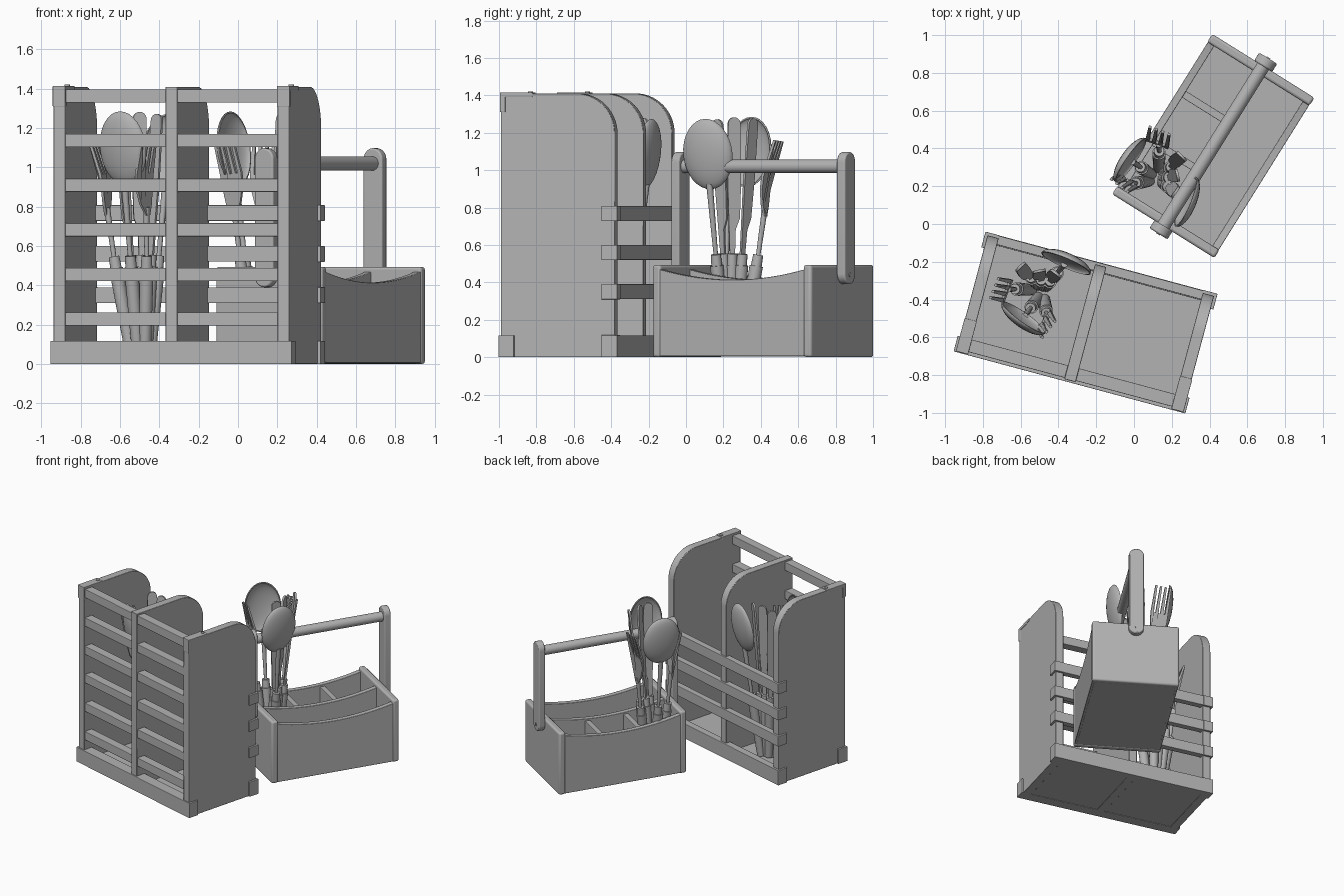
import bpy, bmesh
from math import sin, cos, pi, radians, atan, atan2, hypot
from mathutils import Matrix, Vector

if "Cube" in bpy.data.objects:
    bpy.data.objects.remove(bpy.data.objects["Cube"])

T, R = Matrix.Translation, Matrix.Rotation
RACK = T((-0.255, -0.515, 0)) @ R(radians(-15), 4, 'Z')
CADDY = T((0.42, 0.413, 0)) @ R(radians(58), 4, 'Z')
GREY = bpy.data.materials.new("dark_grey")
GREY.diffuse_color = (0.45, 0.45, 0.45, 1)
GREY.use_nodes = True
GREY.node_tree.nodes["Principled BSDF"].inputs["Base Color"].default_value = GREY.diffuse_color


def finish(name, bm, frame, bevel=0, smooth=False, segments=2):
    bmesh.ops.recalc_face_normals(bm, faces=bm.faces)
    me = bpy.data.meshes.new(name)
    bm.to_mesh(me)
    bm.free()
    me.materials.append(GREY)
    ob = bpy.data.objects.new(name, me)
    bpy.context.collection.objects.link(ob)
    ob.matrix_world = frame
    if bevel:
        m = ob.modifiers.new("bevel", 'BEVEL')
        m.width, m.segments, m.limit_method = bevel, segments, 'ANGLE'
    if smooth:
        bpy.ops.object.select_all(action='DESELECT')
        ob.select_set(True)
        bpy.context.view_layer.objects.active = ob
        bpy.ops.object.shade_smooth_by_angle(angle=radians(35))
    return ob


def add_box(bm, x, y, z):
    size = [b - a for a, b in (x, y, z)]
    mid = [(a + b) / 2 for a, b in (x, y, z)]
    bmesh.ops.create_cube(bm, size=1, matrix=T(mid) @ Matrix.Diagonal((*size, 1)))


def box(name, frame, x, y, z, bevel=0.003):
    bm = bmesh.new()
    add_box(bm, x, y, z)
    return finish(name, bm, frame, bevel)


def add_plate(bm, pts, plane, lo, hi):
    put = (lambda a, b, t: (t, a, b)) if plane == 'yz' else (lambda a, b, t: (a, t, b))
    f = bm.faces.new([bm.verts.new(put(a, b, lo)) for a, b in pts])
    ext = bmesh.ops.extrude_face_region(bm, geom=[f])['geom']
    bmesh.ops.translate(bm, verts=[v for v in ext if isinstance(v, bmesh.types.BMVert)],
                        vec=Vector(put(0, 0, hi - lo)))


def plate(name, frame, pts, plane, lo, hi, bevel=0.003):
    bm = bmesh.new()
    add_plate(bm, pts, plane, lo, hi)
    return finish(name, bm, frame, bevel, True)


def add_cone(bm, r1, r2, z1, z2, n=20):
    bmesh.ops.create_cone(bm, cap_ends=True, segments=n, radius1=r1, radius2=r2,
                          depth=z2 - z1, matrix=T((0, 0, (z1 + z2) / 2)))


def arc(cx, cz, r, a0, a1, n):
    return [(cx + r * cos(radians(a0 + (a1 - a0) * i / n)),
             cz + r * sin(radians(a0 + (a1 - a0) * i / n))) for i in range(n + 1)]


# ---- slatted rack: three upright panels with a rounded rear top corner
panel = [(-0.325, 0.0), (0.305, 0.0)] + arc(0.09, 1.195, 0.215, 0, 90, 14) + [(-0.325, 1.41)]
for name, x in (("rack_left_panel", -0.59), ("rack_divider", 0), ("rack_right_panel", 0.59)):
    plate(name, RACK, panel, 'yz', x - 0.031, x + 0.031)
box("rack_floor", RACK, (-0.6, 0.6), (-0.3, 0.3), (0.003, 0.04))
box("rack_front_rail", RACK, (-0.635, 0.635), (-0.335, -0.25), (0, 0.117))
box("rack_rear_rail", RACK, (-0.635, 0.635), (0.265, 0.32), (0, 0.117))

# front slats, fitted between the panels
for i in range(6):
    z = 0.195 + 0.227 * i
    for s in (-1, 1):
        box("rack_front_slat", RACK, sorted((s * 0.03, s * 0.565)), (-0.318, -0.25), (z, z + 0.067))

# rear slats with thicker ends wrapped around the side panels
for z in (0.31, 0.52, 0.728):
    box("rack_rear_slat", RACK, (-0.63, 0.63), (0.27, 0.318), (z, z + 0.08))
for z, h in ((0, 0.117), (0.31, 0.08), (0.52, 0.08), (0.728, 0.08)):
    for s in (-1, 1):
        box("rack_slat_end", RACK, sorted((s * 0.56, s * 0.636)), (0.235, 0.321), (z - (z > 0) * 0.001, z + h + 0.001))

# top caps with pegs
for s in (-1, 1):
    box("rack_top_cap", RACK, sorted((s * 0.557, s * 0.624)), (-0.329, -0.15), (1.39, 1.415))
    box("rack_front_cap", RACK, sorted((s * 0.557, s * 0.624)), (-0.331, -0.30), (1.31, 1.415))
    bm = bmesh.new()
    add_cone(bm, 0.013, 0.013, 1.40, 1.421)
    finish("rack_peg", bm, RACK @ T((s * 0.59, -0.17, 0)), 0, True)

# ---- caddy: end boards, dipped long walls, floor and dividers
for s in (-1, 1):
    bm = bmesh.new()
    add_box(bm, sorted((s * 0.45, s * 0.5)), (-0.319, 0.319), (0, 0.494))
    finish("caddy_end", bm, CADDY, 0.014, True, 3)
dip = [(-0.455, 0.005), (0.455, 0.005)] + [(0.455 - 0.91 * i / 24, 0.414 + 0.055 * (1 - i / 12) ** 2) for i in range(25)]
for name, y in (("caddy_front_wall", -0.296), ("caddy_long_divider", 0), ("caddy_back_wall", 0.296)):
    plate(name, CADDY, dip, 'xz', y - 0.02, y + 0.02)
box("caddy_floor", CADDY, (-0.46, 0.46), (-0.3, 0.3), (0.003, 0.04))
for x in (-0.15, 0.15):
    box("caddy_cross_divider", CADDY, (x - 0.02, x + 0.02), (0, 0.28), (0.02, 0.405))

# caddy handle
post = arc(0, 1.042, 0.056, 0, 180, 14) + arc(0, 0.446, 0.056, 180, 360, 14)
for s in (-1, 1):
    plate("caddy_handle_post", CADDY, post, 'yz', *sorted((s * 0.497, s * 0.548)), 0.008)
    bm = bmesh.new()
    add_cone(bm, 0.012, 0.012, -0.003, 0.003)
    finish("caddy_post_peg", bm, CADDY @ T((s * 0.549, 0, 0.44)) @ R(pi / 2, 4, 'Y'), 0, True)
bm = bmesh.new()
add_cone(bm, 0.036, 0.036, -0.51, 0.51, 28)
finish("caddy_handle_rod", bm, CADDY @ T((0, 0, 1.02)) @ R(pi / 2, 4, 'Y'), 0, True)


# ---- cutlery: local x points outward, the blades lie in the yz plane
def utensil(kind, frame, top):
    bm = bmesh.new()
    add_cone(bm, 0.03, 0.036, 0.05, 0.49)
    add_cone(bm, 0.029, 0.027, 0.49, 0.55)
    if kind == "spoon":
        add_cone(bm, 0.012, 0.018, 0.55, 0.93, 12)
        # hollow half-ellipsoid bowl
        bowl = bmesh.new()
        bmesh.ops.create_uvsphere(bowl, u_segments=32, v_segments=16, radius=1)
        bmesh.ops.delete(bowl, geom=[v for v in bowl.verts if v.co.x < -0.001], context='VERTS')
        bmesh.ops.transform(bowl, verts=bowl.verts,
                            matrix=T((-0.015, 0, top - 0.19)) @ Matrix.Diagonal((0.05, 0.142, 0.19, 1)))
        bmesh.ops.recalc_face_normals(bowl, faces=bowl.faces)
        bmesh.ops.solidify(bowl, geom=bowl.faces[:], thickness=0.008)
        tmp = bpy.data.meshes.new("bowl")
        bowl.to_mesh(tmp)
        bowl.free()
        bm.from_mesh(tmp)
        bpy.data.meshes.remove(tmp)
    elif kind == "knife":
        # rounded blade on a narrow neck
        pts = [(-0.014, 0.54), (0.014, 0.54), (0.016, 0.68), (0.038, 0.74), (0.042, 0.95),
               (0.036, top - 0.07)] + arc(0, top - 0.034, 0.034, 10, 170, 8) + [(-0.03, 0.9), (-0.02, 0.68)]
        add_plate(bm, pts, 'yz', -0.007, 0.007)
    else:
        add_cone(bm, 0.012, 0.016, 0.55, 0.8, 12)
        pts = [(-0.062, 0.9), (-0.045, 0.82), (-0.014, 0.76), (0.014, 0.76), (0.045, 0.82), (0.062, 0.9)]
        # four tines
        for i in range(4):
            y = 0.054 - 0.036 * i
            pts += [(y + 0.011, 0.97), (y + 0.007, top), (y - 0.007, top), (y - 0.011, 0.97)]
        add_plate(bm, pts, 'yz', -0.007, 0.007)
        # gentle sweep of the tines
        for v in bm.verts:
            if v.co.z > 0.76:
                v.co.x -= 0.03 * sin((v.co.z - 0.76) / (top - 0.76) * pi)
    finish(kind, bm, frame, 0, True)


# kind, lean x, lean y, top height, twist about its own axis
SET = [("spoon", 0.16, -0.125, 1.28, 15), ("spoon", -0.16, 0.11, 1.29, 0), ("fork", 0.005, 0.25, 1.17, -20),
       ("fork", -0.2, -0.03, 1.16, 45), ("knife", 0.11, 0.11, 1.28, 0), ("knife", 0.09, 0.02, 1.28, 0),
       ("knife", 0.08, -0.06, 1.27, 0)]
for frame in (T((0.13, 0.235, 0)), T((-0.48, -0.35, 0)) @ R(radians(89), 4, 'Z')):
    for kind, x, y, top, twist in SET:
        tilt = atan(0.71 * hypot(x, y))
        utensil(kind, frame @ T((x * 0.22, y * 0.22, 0.005)) @ R(atan2(y, x), 4, 'Z') @ R(tilt, 4, 'Y')
                @ R(radians(twist), 4, 'Z'), top)
